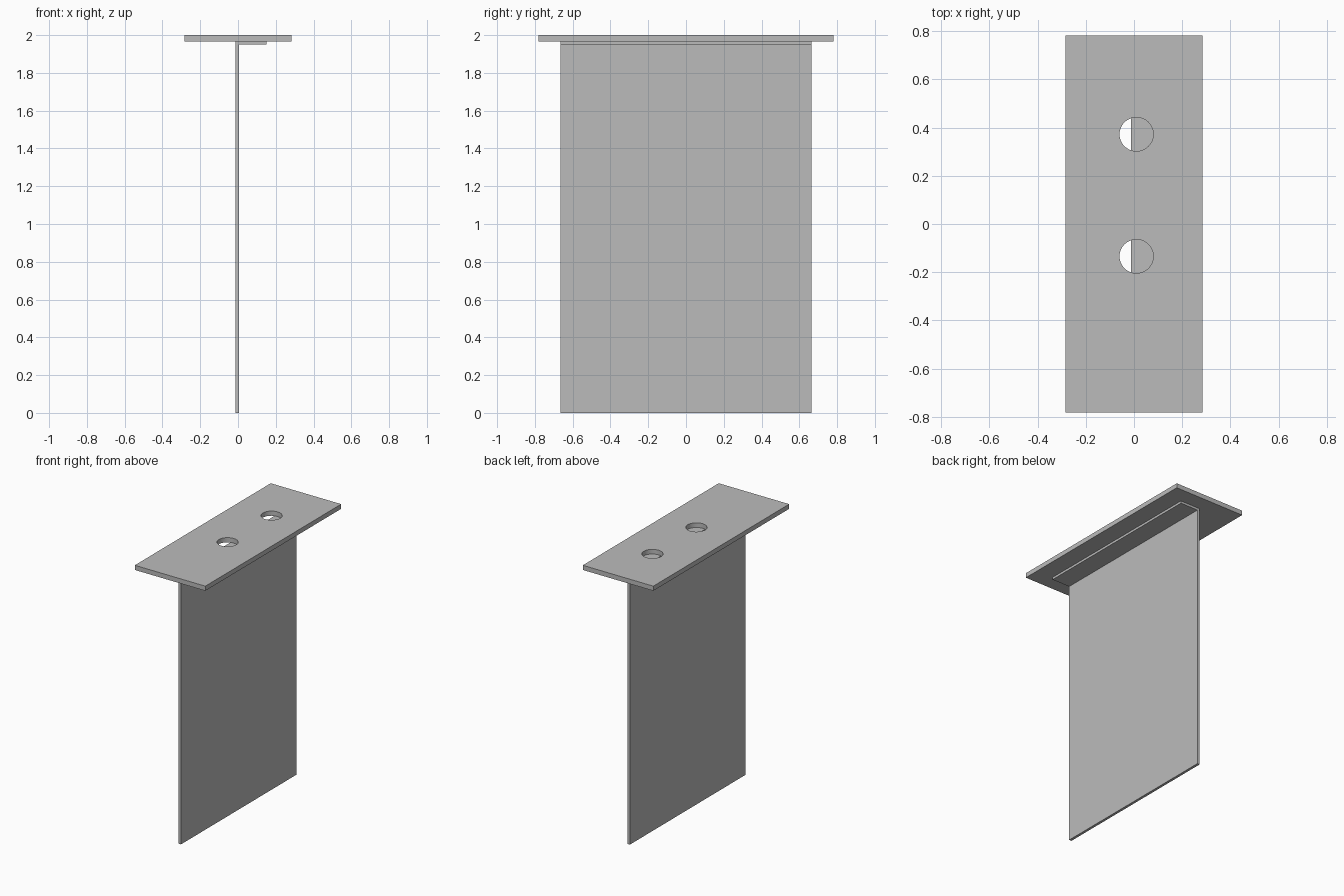
import bpy
import bmesh

cube = bpy.data.objects.get("Cube")
if cube:
    bpy.data.objects.remove(cube, do_unlink=True)

grey = bpy.data.materials.new("plain grey")
grey.use_nodes = True
colour = (0.5, 0.5, 0.5, 1)
grey.diffuse_color = colour
grey.node_tree.nodes["Principled BSDF"].inputs["Base Color"].default_value = colour


def extrude(name, outline, offset):
    """Solid made by sweeping a flat outline along an offset."""
    bm = bmesh.new()
    face = bm.faces.new([bm.verts.new(p) for p in outline])
    swept = bmesh.ops.extrude_face_region(bm, geom=[face])["geom"]
    verts = [v for v in swept if isinstance(v, bmesh.types.BMVert)]
    bmesh.ops.translate(bm, verts=verts, vec=offset)
    bmesh.ops.recalc_face_normals(bm, faces=bm.faces)
    mesh = bpy.data.meshes.new(name)
    bm.to_mesh(mesh)
    bm.free()
    mesh.materials.append(grey)
    obj = bpy.data.objects.new(name, mesh)
    bpy.context.collection.objects.link(obj)
    return obj


# Bent sheet: tall web with a short flange folded to the left at the top
LEFT, RIGHT, FLANGE = 0.006, -0.013, 0.15
TOP, FOLD, HALF = 1.966, 1.949, 0.665
profile = [(RIGHT, 0), (LEFT, 0), (LEFT, FOLD), (FLANGE, FOLD), (FLANGE, TOP), (RIGHT, TOP)]
extrude("bent_sheet", [(x, -HALF, z) for x, z in profile], (0, 2 * HALF, 0))

# Top plate
W, D = 0.284, 0.782
plate = extrude("top_plate", [(-W, -D, TOP), (W, -D, TOP), (W, D, TOP), (-W, D, TOP)],
                (0, 0, 2 - TOP))

# Two round holes through the plate
for y in (-0.134, 0.372):
    bpy.ops.mesh.primitive_cylinder_add(vertices=48, radius=0.07, depth=0.2,
                                        location=(0.01, y, 2))
    cutter = bpy.context.object
    cutter.name = "hole_cutter"
    cutter.data.materials.append(grey)
    cutter.hide_render = True
    cutter.hide_set(True)
    cut = plate.modifiers.new("hole", "BOOLEAN")
    cut.operation = "DIFFERENCE"
    cut.solver = "EXACT"
    cut.object = cutter

# Smooth hole walls, crisp plate edges
bpy.ops.object.select_all(action="DESELECT")
bpy.context.view_layer.update()
cut_mesh = bpy.data.meshes.new_from_object(
    plate.evaluated_get(bpy.context.evaluated_depsgraph_get()))
plate.modifiers.clear()
plate.data = cut_mesh
for obj in [o for o in bpy.data.objects if o.name.startswith("hole_cutter")]:
    bpy.data.objects.remove(obj, do_unlink=True)
bpy.context.view_layer.objects.active = plate
plate.select_set(True)
bpy.ops.object.shade_smooth_by_angle()
